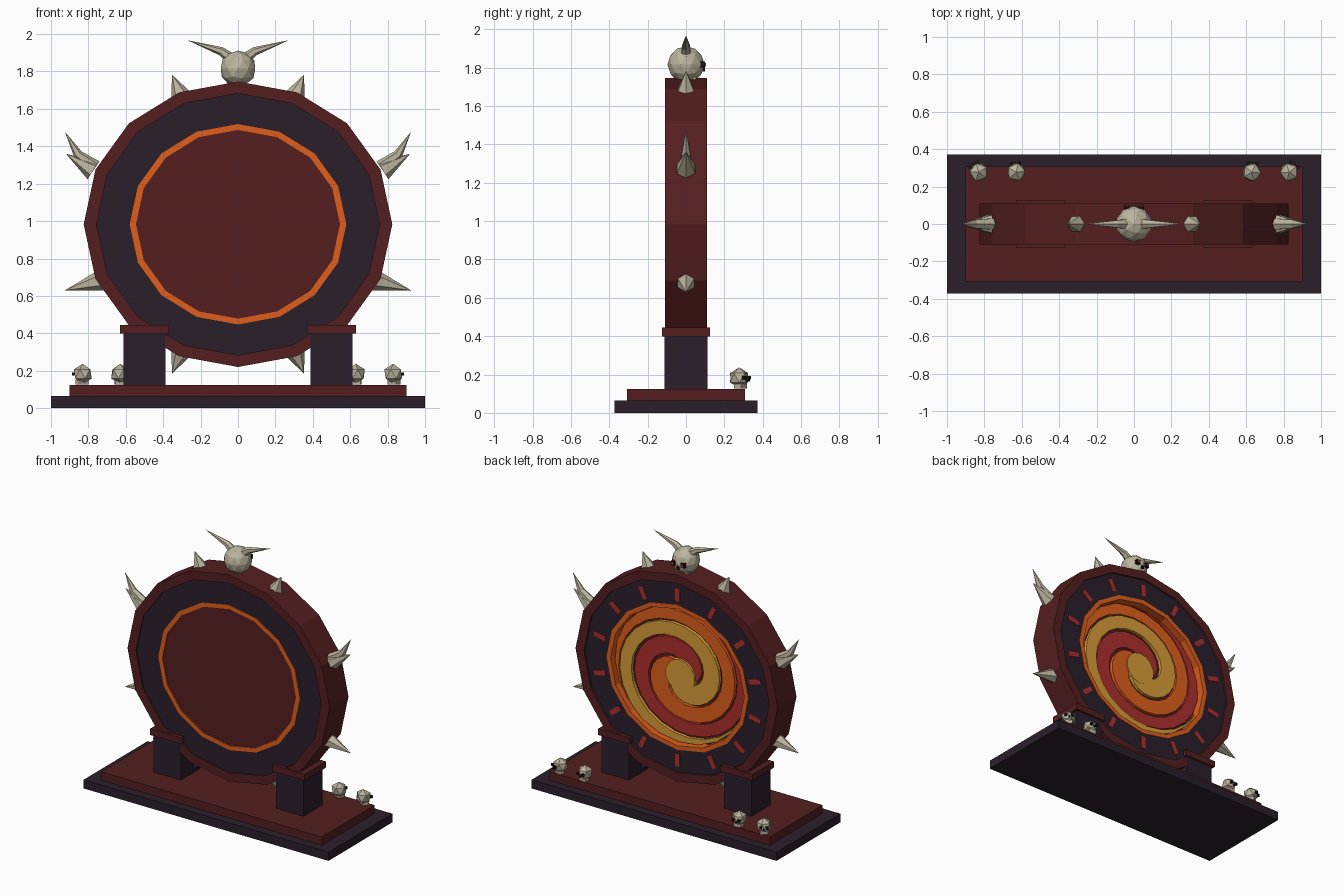
import bpy, bmesh
from math import sin, cos, pi, radians
from mathutils import Vector, Matrix

cube = bpy.data.objects.get("Cube")
if cube:
    bpy.data.objects.remove(cube, do_unlink=True)


def material(name, rgb):
    lin = [((c / 255 + 0.055) / 1.055) ** 2.4 for c in rgb] + [1]
    m = bpy.data.materials.new(name)
    m.use_nodes = True
    m.diffuse_color = lin
    bsdf = m.node_tree.nodes["Principled BSDF"]
    bsdf.inputs["Base Color"].default_value = lin
    bsdf.inputs["Roughness"].default_value = 0.9
    return m


MAROON = material("maroon", (85, 31, 32))
PURPLE = material("dark purple", (43, 31, 43))
ORANGE = material("orange", (224, 95, 27))
GOLD = material("gold", (218, 158, 56))
RED = material("red", (174, 49, 45))
BONE = material("bone", (188, 180, 158))
BLACK = material("socket black", (26, 17, 23))
CZ = 0.983         # height of the wheel centre
RX, RZ = 0.825, 0.763


def finish(name, bm, mat):
    bmesh.ops.recalc_face_normals(bm, faces=bm.faces)
    me = bpy.data.meshes.new(name)
    bm.to_mesh(me)
    bm.free()
    me.materials.append(mat)
    ob = bpy.data.objects.new(name, me)
    bpy.context.scene.collection.objects.link(ob)
    return ob


def box(name, centre, size, mat, turn=Matrix()):
    bm = bmesh.new()
    bmesh.ops.create_cube(bm, size=1, matrix=Matrix.Translation(centre) @ turn @ Matrix.Diagonal((*size, 1)))
    return finish(name, bm, mat)


def oval(bm, scale, y, sides=16):
    return [bm.verts.new((RX * scale * cos(2 * pi * i / sides), y,
                          CZ + RZ * scale * sin(2 * pi * i / sides))) for i in range(sides)]


def bridge(bm, a, b):
    for i in range(len(a)):
        j = (i + 1) % len(a)
        bm.faces.new((a[i], a[j], b[j], b[i]))


def ring(name, outer, inner, y0, y1, mat):
    bm = bmesh.new()
    loops = [oval(bm, d, y) for d, y in ((outer, y0), (outer, y1), (inner, y1), (inner, y0))]
    for k in range(4):
        bridge(bm, loops[k], loops[(k + 1) % 4])
    return finish(name, bm, mat)


def spike(name, path, mat=BONE, sides=6):
    """Tapered horn through (x, z, radius) stations, ending in a point."""
    bm = bmesh.new()
    pts = [Vector((x, 0, z)) for x, z, r in path]
    loops = []
    for k, (x, z, r) in enumerate(path[:-1]):
        d = (pts[k + 1] - pts[max(k - 1, 0)]).normalized()
        side = Vector((-d.z, 0, d.x))
        loops.append([bm.verts.new(pts[k] + r * (cos(2 * pi * i / sides) * side
                      + Vector((0, sin(2 * pi * i / sides), 0)))) for i in range(sides)])
    bm.faces.new(loops[0])
    for a, b in zip(loops, loops[1:]):
        bridge(bm, a, b)
    tip = bm.verts.new(pts[-1])
    for i in range(sides):
        bm.faces.new((loops[-1][i], loops[-1][(i + 1) % sides], tip))
    return finish(name, bm, mat)


def skull(name, centre, r, detail, yaw):
    """Faceted cranium with jaw, sockets and nose, looking along +y before yaw."""
    turn = Matrix.Rotation(yaw, 4, "Z")
    at = lambda x, y, z: Vector(centre) + turn @ Vector((x * r, y * r, z * r))
    bm = bmesh.new()
    bmesh.ops.create_icosphere(bm, subdivisions=detail, radius=r, matrix=Matrix.Translation(centre) @ turn)
    finish(name + "_cranium", bm, BONE)
    box(name + "_jaw", at(0, 0.15, -0.8), (r, r * 0.8, r * 0.5), BONE, turn)
    for s in (-1, 1):
        box(name + "_socket", at(0.4 * s, 0.88, 0), (r * 0.32, r * 0.3, r * 0.32), BLACK, turn)
        if detail > 1:
            box(name + "_pupil", at(0.4 * s, 1.02, 0), (r * 0.2, r * 0.1, r * 0.2), RED, turn)
    box(name + "_nose", at(0, 0.93, -0.27), (r * 0.18, r * 0.2, r * 0.22), BLACK, turn)


# Stepped base, posts and caps
box("base_plinth", (0, 0, 0.032), (2, 0.745, 0.064), PURPLE)
box("base_step", (0, 0, 0.094), (1.8, 0.617, 0.062), MAROON)
for s in (-1, 1):
    box("post", (0.5 * s, 0, 0.265), (0.224, 0.222, 0.28), PURPLE)
    box("post_cap", (0.5 * s, 0, 0.422), (0.26, 0.25, 0.046), MAROON)

# Wheel: rim, dark band, glowing lip and front panel
ring("wheel_rim", 1, 0.917, -0.11, 0.11, MAROON)
ring("wheel_band", 0.917, 0.702, -0.1, 0.097, PURPLE)
ring("wheel_lip", 0.702, 0.661, -0.103, 0.1, ORANGE)
bm = bmesh.new()
front, back = oval(bm, 0.661, -0.096), oval(bm, 0.661, 0.03)
bm.faces.new(front)
bm.faces.new(back)
bridge(bm, front, back)
finish("wheel_panel", bm, MAROON)

# Rune ticks around the back of the band
for k in range(14):
    a = 2 * pi * (k + 0.5) / 14
    box("band_tick", (0.65 * cos(a), 0.098, CZ + 0.61 * sin(a)), (0.095, 0.009, 0.035),
        RED, Matrix.Rotation(-a, 4, "Y"))


# Three-armed swirl on the back, its arms thinning as they wind outwards
def swirl_arm(name, start, y, mat, rings=26, cols=6):
    bm = bmesh.new()
    rows = []
    for i in range(rings + 1):
        t = 6 + 390 * i / rings
        r = 0.52 * (t / 400) ** 0.6
        row = []
        for j in range(cols + 1):
            a = radians(start + t + 104 * (j / cols - 0.5))
            row.append(bm.verts.new((-1.04 * r * cos(a), y, CZ + 0.95 * r * sin(a))))
        rows.append(row)
    for p, q in zip(rows, rows[1:]):
        for j in range(cols):
            bm.faces.new((p[j], p[j + 1], q[j + 1], q[j]))
    ob = finish(name, bm, mat)
    mod = ob.modifiers.new("thickness", "SOLIDIFY")
    mod.thickness = 0.025
    mod.offset = 0


swirl_arm("swirl_gold", -110, 0.056, GOLD)
swirl_arm("swirl_red", 10, 0.041, RED)
swirl_arm("swirl_orange", -230, 0.048, ORANGE)
bm = bmesh.new()
bmesh.ops.create_cone(bm, cap_ends=True, segments=14, radius1=0.12, radius2=0.12, depth=0.04,
                      matrix=Matrix.Translation((0, 0.05, CZ)) @ Matrix.Rotation(pi / 2, 4, "X"))
finish("swirl_hub", bm, GOLD)

# Bone spikes and horns, mirrored left and right
for s in (-1, 1):
    for name, path in (
        ("upper_spike", ((0.31, 1.68, 0.05), (0.353, 1.783, 0))),
        ("lower_spike", ((0.31, 0.288, 0.05), (0.353, 0.185, 0))),
        ("side_spike", ((0.735, 0.683, 0.055), (0.925, 0.63, 0))),
        ("shoulder_spike", ((0.775, 1.27, 0.055), (0.92, 1.36, 0))),
        ("shoulder_horn", ((0.76, 1.29, 0.035), (0.855, 1.355, 0.026), (0.925, 1.477, 0))),
        ("skull_horn", ((0.04, 1.87, 0.03), (0.09, 1.908, 0.023), (0.27, 1.967, 0))),
    ):
        spike(name, [(s * x, z, r) for x, z, r in path])

# Crowning skull and the four small ones behind the wheel
skull("crown_skull", (0, 0, 1.815), 0.097, 2, 0)
for s in (-1, 1):
    for x, yaw in ((0.63, 0.1), (0.83, 0.6)):
        skull("small_skull", (s * x, 0.277, 0.183), 0.054, 1, -s * yaw)
